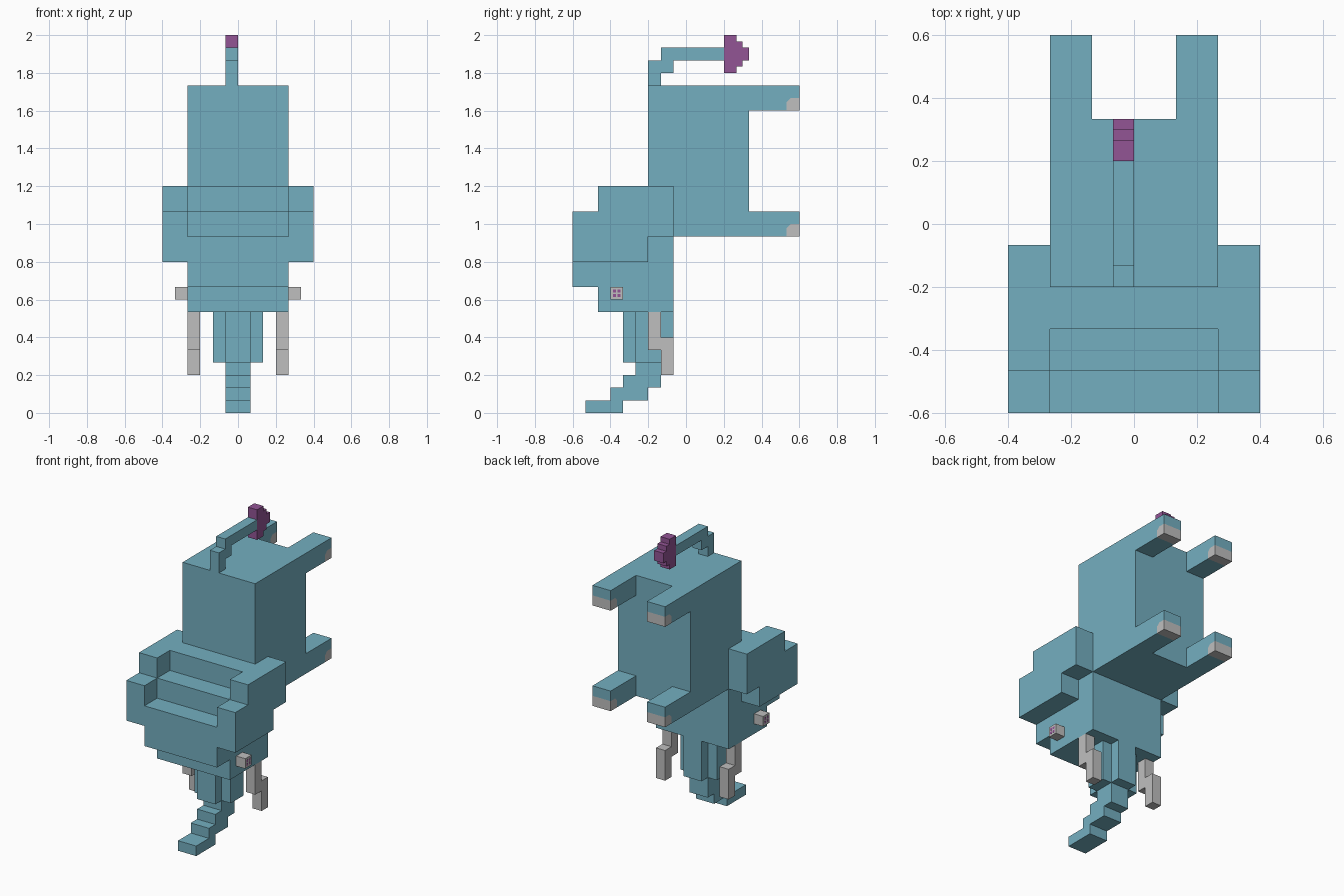
import bpy
import bmesh

U = 1 / 15  # one voxel

cube = bpy.data.objects.get("Cube")
if cube:
    bpy.data.objects.remove(cube, do_unlink=True)


def make_material(name, rgb):
    mat = bpy.data.materials.new(name)
    mat.use_nodes = True
    mat.diffuse_color = (*rgb, 1)
    mat.node_tree.nodes["Principled BSDF"].inputs["Base Color"].default_value = (*rgb, 1)
    return mat


blue = make_material("dusty blue", (0.175, 0.43, 0.53))
grey = make_material("ivory grey", (0.52, 0.52, 0.52))
purple = make_material("plum purple", (0.29, 0.09, 0.30))


def prism(name, mat, x0, x1, profile):
    """Extrude a side profile of (y, z) points, in voxels, from x0 to x1."""
    bm = bmesh.new()
    face = bm.faces.new([bm.verts.new((x0 * U, y * U, z * U)) for y, z in profile])
    out = bmesh.ops.extrude_face_region(bm, geom=[face])
    moved = [v for v in out["geom"] if isinstance(v, bmesh.types.BMVert)]
    bmesh.ops.translate(bm, verts=moved, vec=((x1 - x0) * U, 0, 0))
    bmesh.ops.recalc_face_normals(bm, faces=bm.faces)
    mesh = bpy.data.meshes.new(name)
    bm.to_mesh(mesh)
    bm.free()
    mesh.materials.append(mat)
    obj = bpy.data.objects.new(name, mesh)
    bpy.context.collection.objects.link(obj)
    return obj


def pair(name, mat, x0, x1, profile):
    """Make the part on both sides."""
    prism("left_" + name, mat, x0, x1, profile)
    prism("right_" + name, mat, -x1, -x0, profile)


def rect(y0, y1, z0, z1):
    return [(y0, z0), (y1, z0), (y1, z1), (y0, z1)]


# Body
prism("body", blue, -4, 4, rect(-3, 5, 14, 26))

# Legs with toenails set into the lower corner of each foot
for label, z in (("hind", 24), ("front", 14)):
    pair(label + "_leg", blue, 2, 4,
         [(5, z), (8, z), (8, z + .7), (8.3, z + 1), (9, z + 1), (9, z + 2), (5, z + 2)])
    pair(label + "_toenails", grey, 2, 4,
         [(8, z), (9, z), (9, z + 1), (8.3, z + 1), (8, z + .7)])

# Head with stepped forehead, and ears
prism("head", blue, -4, 4,
      [(-1, 8), (-7, 8), (-7, 10), (-9, 10), (-9, 14), (-7, 14),
       (-7, 16), (-5, 16), (-5, 18), (-1, 18)])
pair("ear", blue, 4, 6,
     [(-3, 12), (-9, 12), (-9, 16), (-7, 16), (-7, 18), (-1, 18), (-1, 14), (-3, 14)])

# Eyes with four-part pupils
pair("eye", grey, 4, 5, rect(-6, -5, 9, 10))
for dy in (-.18, .18):
    for dz in (-.18, .18):
        y, z, r = -5.5 + dy, 9.5 + dz, .12
        pair("pupil", purple, 5, 5.02, rect(y - r, y + r, z - r, z + r))

# Trunk: cross-shaped base and stepped tip
prism("trunk_base", blue, -1, 1, rect(-5, -1, 4, 8))
pair("trunk_side", blue, 1, 2, rect(-4, -2, 4, 8))
prism("trunk_tip", blue, -1, 1,
      [(-2, 4), (-4, 4), (-4, 3), (-5, 3), (-5, 2), (-6, 2), (-6, 1), (-8, 1),
       (-8, 0), (-5, 0), (-5, 1), (-3, 1), (-3, 2), (-2, 2)])

# Tusks
pair("tusk", grey, 3, 4,
     [(-3, 8), (-3, 5), (-2, 5), (-2, 3), (-1, 3), (-1, 6), (-2, 6), (-2, 8)])

# Tail and tuft
prism("tail", blue, -1, 0,
      [(-3, 26), (-2, 26), (-2, 27), (-1, 27), (-1, 28), (3, 28),
       (3, 29), (-2, 29), (-2, 28), (-3, 28)])
prism("tail_tuft", purple, -1, 0,
      [(3, 27), (4, 27), (4, 27.5), (4.5, 27.5), (4.5, 28), (5, 28),
       (5, 29), (4.5, 29), (4.5, 29.5), (4, 29.5), (4, 30), (3, 30)])
